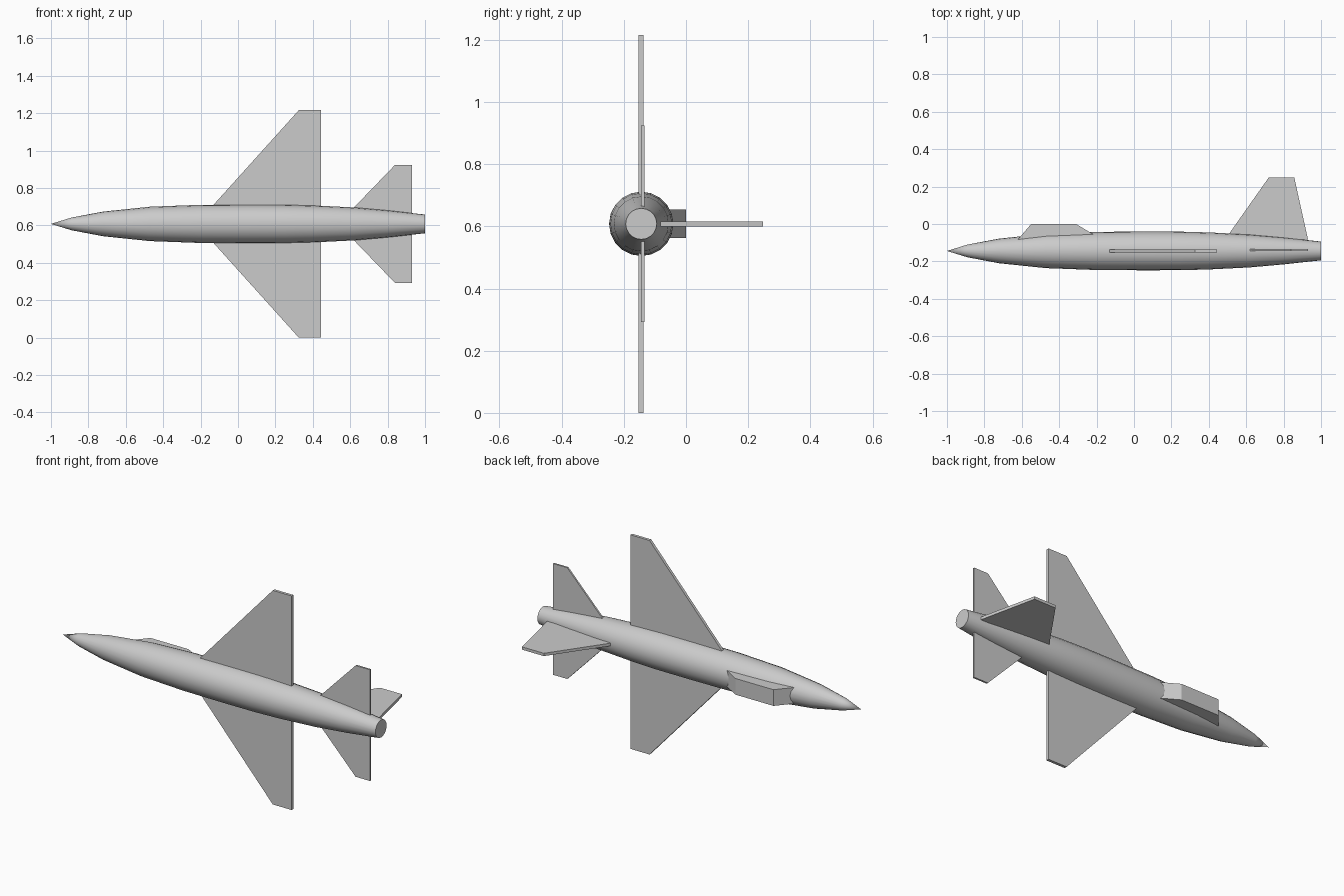
import bpy, bmesh, math
from mathutils import Vector

cube = bpy.data.objects.get("Cube")
if cube:
    bpy.data.objects.remove(cube, do_unlink=True)

AXIS_Y, AXIS_Z = -0.144, 0.608

# Single grey finish
grey = bpy.data.materials.new("light_grey")
grey.use_nodes = True
colour = (0.6, 0.6, 0.6, 1)
grey.diffuse_color = colour
grey.node_tree.nodes["Principled BSDF"].inputs["Base Color"].default_value = colour


def add_object(name, bm):
    bmesh.ops.recalc_face_normals(bm, faces=bm.faces)
    mesh = bpy.data.meshes.new(name)
    bm.to_mesh(mesh)
    bm.free()
    mesh.materials.append(grey)
    obj = bpy.data.objects.new(name, mesh)
    bpy.context.collection.objects.link(obj)
    return obj


def plate(name, outline, place, push):
    """Extrude a flat outline; place maps (a, b) to a point, push is the thickness."""
    bm = bmesh.new()
    push = Vector(push)
    face = bm.faces.new([bm.verts.new(Vector(place(a, b)) - push / 2) for a, b in outline])
    result = bmesh.ops.extrude_face_region(bm, geom=[face])
    verts = [v for v in result["geom"] if isinstance(v, bmesh.types.BMVert)]
    bmesh.ops.translate(bm, vec=push, verts=verts)
    return add_object(name, bm)


# Fuselage: radius profile turned about the long axis
profile = [(-0.89, 0.034), (-0.72, 0.066), (-0.47, 0.092), (-0.2, 0.102), (0.05, 0.1035),
           (0.25, 0.103), (0.4, 0.099), (0.62, 0.088), (0.8, 0.072), (1.0, 0.05)]
SIDES = 20
bm = bmesh.new()
rings = []
for x, r in profile:
    angles = [math.tau * i / SIDES for i in range(SIDES)]
    rings.append([bm.verts.new((x, AXIS_Y + r * math.cos(t), AXIS_Z + r * math.sin(t)))
                  for t in angles])
nose = bm.verts.new((-1, AXIS_Y, AXIS_Z))
for i in range(SIDES):
    j = (i + 1) % SIDES
    bm.faces.new((nose, rings[0][i], rings[0][j]))
    for a, b in zip(rings, rings[1:]):
        bm.faces.new((a[i], b[i], b[j], a[j]))
bm.faces.new(rings[-1])
fuselage = add_object("fuselage", bm)
bpy.context.view_layer.objects.active = fuselage
fuselage.select_set(True)
bpy.ops.object.shade_smooth_by_angle(angle=math.radians(40))

# Wings and tailplanes, mirrored about the axis
wing = [(-0.13, 0.103), (0.325, 0.608), (0.444, 0.608), (0.444, 0.03), (-0.13, 0.03)]
tailplane = [(0.62, 0.088), (0.84, 0.316), (0.93, 0.316), (0.93, 0.02), (0.62, 0.02)]
for side, sign in (("upper", 1), ("lower", -1)):
    plate(side + "_wing", wing,
          lambda a, b: (a, AXIS_Y, AXIS_Z + sign * b), (0, 0.016, 0))
    plate(side + "_tailplane", tailplane,
          lambda a, b: (a, AXIS_Y + 0.005, AXIS_Z + sign * b), (0, 0.01, 0))

# Tail fin and cockpit canopy, standing on the +y side
fin = [(0.51, -0.05), (0.72, 0.248), (0.857, 0.248), (0.93, -0.082), (0.53, -0.082)]
canopy = [(-0.62, -0.082), (-0.55, 0.0), (-0.31, 0.0), (-0.21, -0.06), (-0.3, -0.1), (-0.6, -0.1)]
plate("tail_fin", fin, lambda a, b: (a, b, AXIS_Z), (0, 0, 0.016))
plate("canopy", canopy, lambda a, b: (a, b, AXIS_Z), (0, 0, 0.092))
